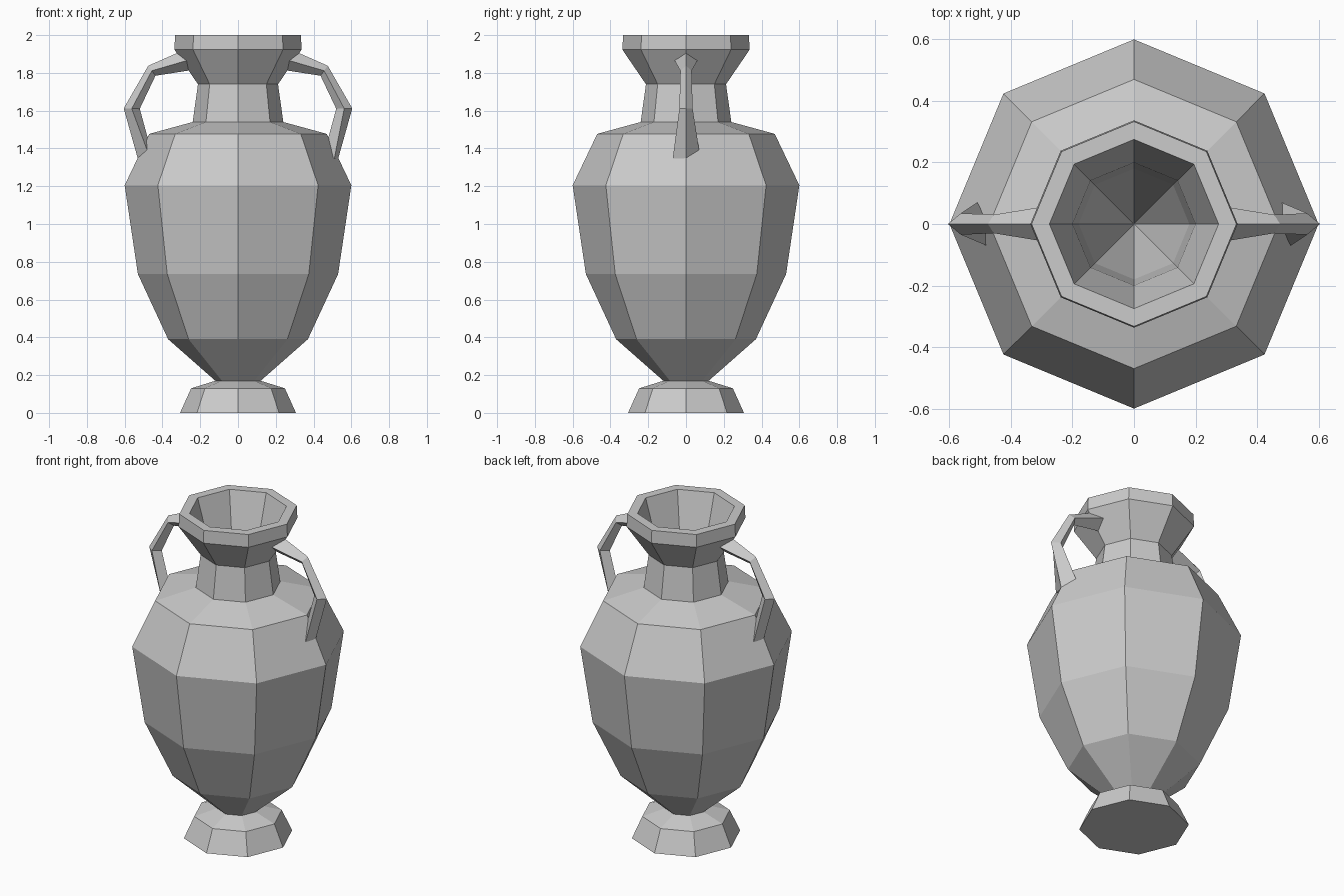
import bpy, math

if "Cube" in bpy.data.objects:
    bpy.data.objects.remove(bpy.data.objects["Cube"])

SIDES = 8


def add_mesh(name, verts, faces):
    mesh = bpy.data.meshes.new(name)
    mesh.from_pydata(verts, [], faces)
    mesh.update()
    obj = bpy.data.objects.new(name, mesh)
    bpy.context.collection.objects.link(obj)
    return obj


def skin(name, rings):
    """Join equal-sized rings of points into a capped tube."""
    n = len(rings[0])
    verts = [p for ring in rings for p in ring]
    faces = [(i * n + j, i * n + (j + 1) % n,
              (i + 1) * n + (j + 1) % n, (i + 1) * n + j)
             for i in range(len(rings) - 1) for j in range(n)]
    faces.append(tuple(reversed(range(n))))
    last = (len(rings) - 1) * n
    faces.append(tuple(range(last, last + n)))
    return add_mesh(name, verts, faces)


def circle(r, z):
    return [(r * math.cos(2 * math.pi * k / SIDES),
             r * math.sin(2 * math.pi * k / SIDES), z) for k in range(SIDES)]


# Vase: foot, belly, shoulder, neck and rim outside, then the tapering hollow
profile = [(0.307, 0), (0.248, 0.13), (0.12, 0.17), (0.37, 0.39),
           (0.53, 0.735), (0.6, 1.205), (0.47, 1.477), (0.24, 1.54),
           (0.212, 1.74), (0.337, 1.923), (0.333, 2.0), (0.275, 2.0),
           (0.2, 1.74), (0.18, 1.54), (0.002, 0.9)]
skin("vase_body", [circle(r, z) for r, z in profile])

# Handles: diamond section; outer ridge, inner ridge, half width, skew of sides
stations = [((0.30, 1.915), (0.245, 1.815), 0.06, (0, 0)),
            ((0.475, 1.838), (0.437, 1.785), 0.03, (0, 0)),
            ((0.605, 1.612), (0.52, 1.61), 0.035, (0, 0)),
            ((0.53, 1.345), (0.46, 1.39), 0.07, (0.015, -0.02))]


def handle(name, turn):
    rings = []
    for (ox, oz), (ix, iz), w, (sx, sz) in stations:
        mx, mz = (ox + ix) / 2, (oz + iz) / 2
        ring = [(ox, 0, oz), (mx + sx, -w, mz + sz),
                (ix, 0, iz), (mx - sx, w, mz - sz)]
        rings.append([(turn * x, turn * y, z) for x, y, z in ring])
    return skin(name, [list(reversed(r)) for r in rings])


handle("right_handle", 1)
handle("left_handle", -1)

# Consistent outward normals on every part
import bmesh
for obj in bpy.context.collection.objects:
    bm = bmesh.new()
    bm.from_mesh(obj.data)
    bmesh.ops.recalc_face_normals(bm, faces=bm.faces)
    bm.to_mesh(obj.data)
    bm.free()
